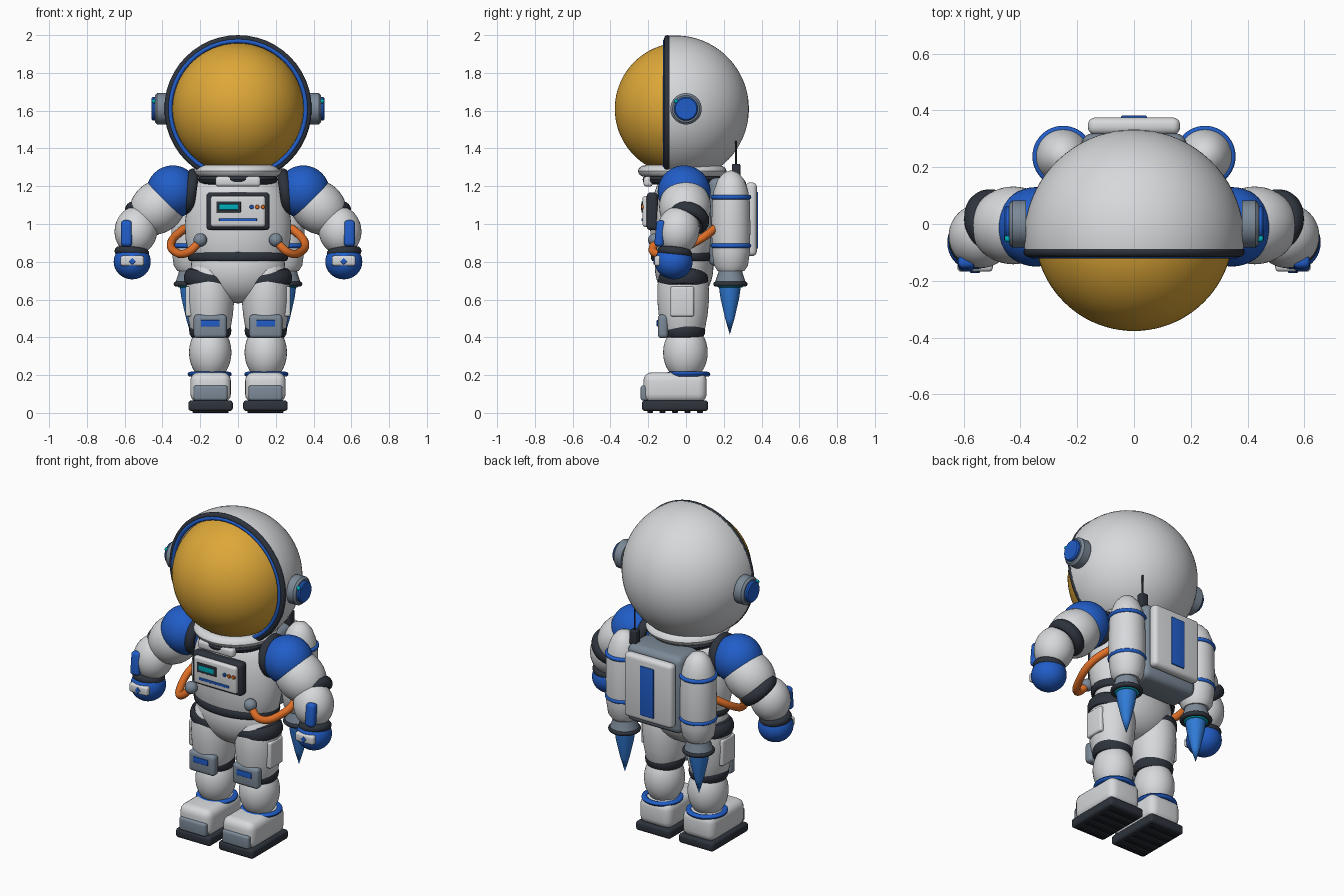
import bpy, bmesh, math
from math import sin, cos, pi, radians
from mathutils import Vector

cube = bpy.data.objects.get("Cube")
if cube:
    bpy.data.objects.remove(cube)


def material(name, *rgb):
    m = bpy.data.materials.new(name)
    m.use_nodes = True
    m.diffuse_color = (*rgb, 1)
    m.node_tree.nodes["Principled BSDF"].inputs["Base Color"].default_value = (*rgb, 1)
    return m


white = material("suit white", .68, .69, .71)
gold = material("visor gold", .73, .39, .04)
blue = material("trim blue", .015, .11, .58)
dark = material("rubber dark", .027, .033, .045)
grey = material("metal grey", .2, .25, .31)
orange = material("hose orange", .75, .16, .02)
teal = material("light teal", .0, .42, .5)
flame = material("flame blue", .03, .2, .68)
black = material("tread black", .012, .014, .02)


def finish(name, bm, mat, loc, axis=(0, 0, 1), scale=(1, 1, 1)):
    bmesh.ops.recalc_face_normals(bm, faces=bm.faces[:])
    mesh = bpy.data.meshes.new(name)
    bm.to_mesh(mesh)
    bm.free()
    mesh.materials.append(mat)
    ob = bpy.data.objects.new(name, mesh)
    bpy.context.collection.objects.link(ob)
    ob.location, ob.scale = loc, scale
    if tuple(axis) != (0, 0, 1):
        ob.rotation_euler = Vector(axis).to_track_quat('Z', 'Y').to_euler()
    bpy.ops.object.select_all(action='DESELECT')
    bpy.context.view_layer.objects.active = ob
    ob.select_set(True)
    bpy.ops.object.shade_smooth_by_angle(angle=radians(35))
    return ob


def ball(name, loc, radii, mat, axis=(0, 0, 1)):
    bm = bmesh.new()
    bmesh.ops.create_uvsphere(bm, u_segments=40, v_segments=24, radius=1)
    return finish(name, bm, mat, loc, axis, radii)


def lathe(name, profile, loc, mat, axis=(0, 0, 1), scale=(1, 1, 1), steps=48):
    """Spin (radius, height) points about the local z axis."""
    bm = bmesh.new()
    pts = [bm.verts.new((r, 0, h)) for r, h in profile]
    edges = [bm.edges.new(pair) for pair in zip(pts, pts[1:])]
    bmesh.ops.spin(bm, geom=pts + edges, cent=(0, 0, 0), axis=(0, 0, 1),
                   angle=2 * pi, steps=steps)
    bmesh.ops.remove_doubles(bm, verts=bm.verts[:], dist=1e-5)
    return finish(name, bm, mat, loc, axis, scale)


def ring(name, loc, major, width, height, mat, axis=(0, 0, 1), scale=(1, 1, 1)):
    loop = [(major + width * cos(k * pi / 6), height * sin(k * pi / 6)) for k in range(13)]
    return lathe(name, loop, loc, mat, axis, scale)


def disc(name, loc, radius, depth, mat, axis):
    b = depth * .2
    return lathe(name, [(0, -depth / 2), (radius, -depth / 2), (radius, depth / 2 - b),
                        (radius - b, depth / 2), (0, depth / 2)], loc, mat, axis)


def box(name, loc, size, mat, bevel=.01, rot=(0, 0, 0)):
    bm = bmesh.new()
    bmesh.ops.create_cube(bm, size=1)
    bmesh.ops.scale(bm, vec=size, verts=bm.verts[:])
    bmesh.ops.bevel(bm, geom=bm.edges[:], offset=bevel, segments=4, profile=.5, affect='EDGES')
    ob = finish(name, bm, mat, loc)
    ob.rotation_euler = rot
    return ob


def tube(name, points, radius, mat):
    cu = bpy.data.curves.new(name, 'CURVE')
    cu.dimensions, cu.bevel_depth, cu.bevel_resolution = '3D', radius, 4
    cu.use_fill_caps = True
    sp = cu.splines.new('BEZIER')
    sp.bezier_points.add(len(points) - 1)
    for bp, p in zip(sp.bezier_points, points):
        bp.co = p
        bp.handle_left_type = bp.handle_right_type = 'AUTO'
    cu.materials.append(mat)
    ob = bpy.data.objects.new(name, cu)
    bpy.context.collection.objects.link(ob)


def dome(radius, start):
    a = math.asin(start / radius)
    return [(radius * cos(a + (pi / 2 - a) * k / 20), radius * sin(a + (pi / 2 - a) * k / 20))
            for k in range(21)]


# Helmet
lathe("helmet_shell", dome(.388, -.05), (0, -.055, 1.61), white, (0, 1, 0), steps=64)
lathe("visor", dome(.35, .05), (0, -.027, 1.61), gold, (0, -1, 0), steps=64)
ring("visor_frame", (0, -.098, 1.61), .372, .018, .018, dark, (0, 1, 0))
ring("visor_trim", (0, -.108, 1.61), .359, .012, .014, blue, (0, 1, 0))

# Torso, collar and pelvis
torso = [(0, .8), (.24, .8), (.262, .84), (.278, .92), (.282, 1), (.272, 1.08),
         (.25, 1.16), (.215, 1.22), (.16, 1.26), (0, 1.27)]
lathe("torso", torso, (0, -.01, 0), white, scale=(1, .64, 1))
ring("neck_seal", (0, -.02, 1.235), .18, .03, .025, dark)
ring("collar", (0, -.02, 1.28), .19, .045, .032, white)
box("collar_clasp", (0, -.2, 1.225), (.24, .05, .055), white, .018)
ring("belt", (0, -.01, .828), .25, .016, .025, dark, scale=(1, .66, 1))
ball("pelvis", (0, -.01, .77), (.25, .155, .19), white)

# Chest console
box("console_frame", (0, -.178, 1.067), (.335, .06, .2), dark, .02)
box("console_face", (0, -.21, 1.067), (.29, .04, .165), white, .015)
box("console_screen", (-.05, -.23, 1.09), (.13, .01, .058), dark, .003)
box("screen_glow", (-.05, -.234, 1.09), (.1, .008, .03), teal, .002)
box("console_bar", (0, -.23, 1.022), (.2, .012, .014), blue, .003)
for k, mat in enumerate((blue, orange, orange)):
    disc(f"console_button_{k + 1}", (.072 + .03 * k, -.232, 1.09), .011, .012, mat, (0, -1, 0))

# Backpack and antenna
box("backpack", (0, .22, 1.01), (.37, .2, .47), grey, .04)
box("backpack_plate", (0, .345, 1.025), (.325, .06, .39), white, .025)
box("backpack_stripe", (0, .376, 1.02), (.09, .012, .3), blue, .004)
box("antenna_base", (.16, .265, 1.275), (.045, .045, .085), dark, .006)
tube("antenna_rod", [(.16, .265, 1.3), (.16, .265, 1.44)], .005, dark)

for side, s in (("right", -1), ("left", 1)):
    def at(x, y, z):
        return (s * x, y, z)

    # Ear pods
    disc(f"{side}_ear_pod", at(.41, 0, 1.61), .083, .06, grey, (s, 0, 0))
    disc(f"{side}_ear_cap", at(.44, 0, 1.61), .063, .035, blue, (s, 0, 0))
    ball(f"{side}_ear_light", at(.445, -.052, 1.65), (.012, .012, .012), teal)

    # Arm
    arm = Vector((s * .76, 0, -.65))
    ring(f"{side}_shoulder_seal", at(.25, -.01, 1.17), .1, .025, .03, dark, (s, 0, .15))
    ball(f"{side}_shoulder", at(.345, -.01, 1.17), (.14, .14, .14), blue)
    ball(f"{side}_upper_arm", at(.425, -.005, 1.09), (.137, .137, .16), white, arm)
    ring(f"{side}_elbow_band", at(.497, .008, 1.03), .092, .025, .035, dark, (s * .6, -.25, -.75))
    ball(f"{side}_forearm", at(.54, -.042, .965), (.113, .113, .13), white, (s * .15, -.15, -1))
    box(f"{side}_forearm_patch", at(.59, -.137, .95), (.06, .05, .14), blue, .02,
        (radians(-6), 0, 0))
    ring(f"{side}_wrist_band", at(.562, -.06, .85), .07, .022, .024, dark, (s * .1, -.12, -1))
    ball(f"{side}_hand", at(.56, -.065, .8), (.098, .1, .093), blue)
    box(f"{side}_knuckle_plate", at(.56, -.148, .805), (.125, .04, .055), white, .014)
    box(f"{side}_knuckle_mark", at(.56, -.168, .802), (.026, .008, .026), blue, .002,
        (0, pi / 4, 0))

    # Leg
    thigh = [(0, .4), (.09, .4), (.108, .45), (.12, .52), (.127, .6), (.125, .68),
             (.112, .75), (.08, .8), (0, .82)]
    lathe(f"{side}_thigh", thigh, at(.147, -.015, 0), white, scale=(1, 1.08, 1))
    ring(f"{side}_hip_band", at(.147, -.015, .7), .108, .025, .045, dark, (-s * .2, 0, 1),
         (1, 1.06, 1))
    box(f"{side}_thigh_pocket", at(.258, -.02, .59), (.04, .125, .16), white, .012)
    ring(f"{side}_knee_band", at(.147, -.01, .437), .09, .022, .04, dark)
    box(f"{side}_knee_pad", at(.147, -.122, .458), (.175, .055, .125), grey, .02)
    box(f"{side}_knee_mark", at(.147, -.15, .474), (.1, .01, .034), blue, .003)
    ball(f"{side}_shin", at(.147, -.003, .32), (.112, .118, .15), white)

    # Boot
    ring(f"{side}_ankle_ring", at(.15, .012, .205), .1, .017, .013, blue)
    box(f"{side}_boot", at(.145, -.058, .135), (.215, .335, .16), white, .045)
    box(f"{side}_toe_cap", at(.145, -.215, .105), (.18, .05, .08), grey, .014)
    box(f"{side}_sole", at(.145, -.058, .038), (.235, .35, .056), dark, .016)
    for k in range(5):
        box(f"{side}_tread_{k + 1}", at(.145, -.19 + .066 * k, .008), (.19, .03, .016), black, .003)

    # Jet tank
    tank = [(0, .75), (.07, .75), (.09, .78), (.1, .85), (.103, .98), (.1, 1.12), (.09, 1.18),
            (.07, 1.235), (.04, 1.27), (0, 1.285)]
    lathe(f"{side}_tank", tank, at(.25, .238, 0), white)
    for name, z in (("lower", .885), ("upper", 1.142)):
        ring(f"{side}_tank_{name}_ring", at(.25, .238, z), .096, .012, .012, blue)
    lathe(f"{side}_nozzle", [(0, .77), (.06, .77), (.065, .74), (.085, .68), (0, .68)],
          at(.25, .235, 0), grey)
    ring(f"{side}_nozzle_rim", at(.25, .235, .682), .075, .016, .014, dark)
    ring(f"{side}_nozzle_glow", at(.25, .235, .67), .06, .008, .006, teal)
    lathe(f"{side}_flame", [(0, .68), (.058, .67), (.05, .61), (.025, .5), (0, .415)],
          at(.25, .232, 0), flame)

    # Air hose
    ball(f"{side}_hose_socket", at(.2, -.165, .915), (.036, .036, .036), grey)
    tube(f"{side}_hose", [at(.2, -.165, .91), at(.265, -.17, .85), at(.335, -.07, .855),
                          at(.35, .06, .91), at(.27, .17, .99)], .022, orange)
